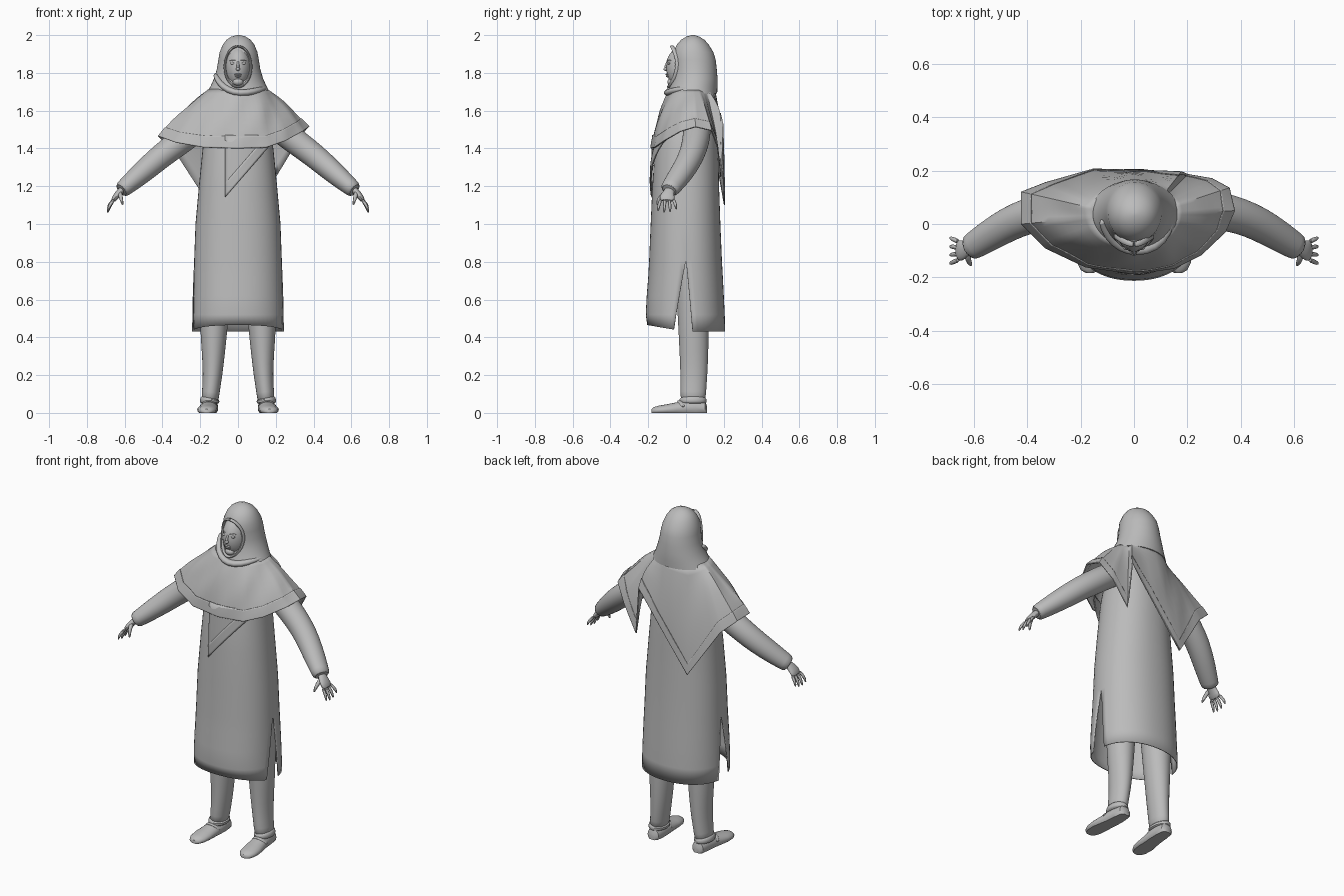
import bpy, bmesh, math
from mathutils import Vector

old = bpy.data.objects.get("Cube")
if old:
    bpy.data.objects.remove(old)

grey = bpy.data.materials.new("plain grey")
grey.use_nodes = True
COLOUR = (0.5, 0.5, 0.5, 1)
grey.diffuse_color = COLOUR
grey.node_tree.nodes["Principled BSDF"].inputs["Base Color"].default_value = COLOUR
parts = []


def finish(name, bm, mirror=False, subsurf=0, thick=0):
    bmesh.ops.remove_doubles(bm, verts=bm.verts, dist=0.0004)
    bmesh.ops.recalc_face_normals(bm, faces=bm.faces)
    mesh = bpy.data.meshes.new(name)
    bm.to_mesh(mesh)
    bm.free()
    mesh.materials.append(grey)
    ob = bpy.data.objects.new(name, mesh)
    bpy.context.collection.objects.link(ob)
    if mirror:
        ob.modifiers.new("mirror", 'MIRROR').use_clip = False
    if subsurf:
        ob.modifiers.new("smooth", 'SUBSURF').levels = subsurf
        ob.modifiers["smooth"].render_levels = subsurf
    if thick:
        mod = ob.modifiers.new("cloth", 'SOLIDIFY')
        mod.thickness, mod.offset = thick, -1
    parts.append(ob)
    return ob


def skin(bm, rows, closed=True, caps=False):
    """Join rows of points with quads."""
    vs = [[bm.verts.new(p) for p in row] for row in rows]
    n = len(rows[0])
    for a, b in zip(vs, vs[1:]):
        for i in range(n if closed else n - 1):
            j = (i + 1) % n
            bm.faces.new((a[i], a[j], b[j], b[i]))
    if caps:
        bm.faces.new(vs[0])
        bm.faces.new(vs[-1])


def ring(c, u, v, n=20):
    return [c + u * math.cos(2 * math.pi * i / n) + v * math.sin(2 * math.pi * i / n)
            for i in range(n)]


def tube(name, path, radii, mirror=False, side=(0, 1, 0), n=16):
    """Sweep an ellipse along a path; radii are (along side, across side)."""
    pts = [Vector(p) for p in path]
    rows = []
    for i, p in enumerate(pts):
        t = (pts[min(i + 1, len(pts) - 1)] - pts[max(i - 1, 0)]).normalized()
        u = Vector(side)
        u = (u - t * u.dot(t)).normalized()
        rows.append(ring(p, u * radii[i][0], t.cross(u) * radii[i][1], n))
    bm = bmesh.new()
    skin(bm, rows, caps=True)
    return finish(name, bm, mirror, 1)


def ball(name, centre, size, mirror=False, above=None):
    bm = bmesh.new()
    bmesh.ops.create_uvsphere(bm, u_segments=32, v_segments=24, radius=1)
    for v in bm.verts:
        v.co = Vector(centre) + Vector([a * b for a, b in zip(v.co, size)])
    if above:
        bmesh.ops.bisect_plane(bm, geom=bm.verts[:] + bm.edges[:] + bm.faces[:],
                               plane_co=(0, 0, above), plane_no=(0, -0.15, 1), clear_inner=True)
    return finish(name, bm, mirror)


# Tunic: front and back halves, split below the slit top
TUNIC = [(.43, .245, -.205, .207), (.52, .243, -.213, .205), (.62, .24, -.208, .2),
         (.72, .236, -.2, .195), (.81, .232, -.195, .19), (1, .225, -.187, .182),
         (1.2, .207, -.178, .175), (1.4, .187, -.165, .17), (1.52, .17, -.14, .16),
         (1.6, .13, -.1, .14), (1.68, .07, -.05, .1)]
SLIT_TOP = .81
bm = bmesh.new()
for half, gap, lift in ((-1, .28, .035), (1, .14, 0)):
    rows = []
    for k, (z, rx, yf, yb) in enumerate(TUNIC):
        g = gap * max(0, (SLIT_TOP - z) / .38)
        row = []
        for i in range(25):
            a = g + (math.pi - 2 * g) * i / 24
            s = math.sin(a) ** .9
            c = math.cos(a)
            c = math.copysign(abs(c) ** .92, c)
            row.append(Vector((rx * c, s * (yb if half > 0 else -yf) * half,
                               z + (lift * s if k == 0 else 0))))
        rows.append(row)
    skin(bm, rows, closed=False)
finish("tunic", bm, thick=.005)

# Scarf cape: straight-edged hem with two hanging points at the back
HEM = [(0, -.185, 1.4), (.15, -.165, 1.405), (.25, -.115, 1.44), (.34, -.03, 1.49),
       (.375, .05, 1.515), (.355, .135, 1.495), (.29, .17, 1.4), (.2, .185, 1.25),
       (.175, .195, 1.53), (-.15, .205, 1.1), (-.33, .155, 1.38), (-.42, .12, 1.462),
       (-.42, 0, 1.465), (-.33, -.09, 1.432), (-.18, -.16, 1.405)]
hem = []
for p, q in zip(HEM, HEM[1:] + HEM[:1]):
    hem += [Vector(p).lerp(Vector(q), i / 5) for i in range(5)]


def cape(name, border):
    rows = []
    for k in range(11):
        row = []
        for h in hem:
            a = math.atan2(h.y - .035, h.x)
            neck = Vector((.155 * math.cos(a), .035 + .12 * math.sin(a), 1.715))
            bulge = .55 + .27 * abs(math.sin(a))
            ctrl = neck.lerp(h, bulge)
            ctrl.z = neck.z + (h.z - neck.z) * .45
            start = 1 - .06 / (h - neck).length if border else 0
            t = start + (1 - start) * k / 10
            p = neck * (1 - t) ** 2 + ctrl * 2 * t * (1 - t) + h * t * t
            out = Vector((math.cos(a), math.sin(a), .4)).normalized()
            # soft drapery folds that fade out at neck and hem
            fold = .005 * math.sin(7 * a + 5 * t) * math.sin(math.pi * t)
            row.append(p + out * (fold + (.004 if border else 0)))
        rows.append(row)
    bm = bmesh.new()
    skin(bm, rows)
    finish(name, bm, thick=.004)


cape("scarf_cape", False)
cape("scarf_border", True)

# Pointed under layer of the scarf on the chest, with its raised border
for name, low, high, off in (("scarf_front_point", 0, 1, .012), ("scarf_front_border", 0, .06, .016)):
    rows = []
    for i in range(13):
        x = -.07 + .27 * i / 12
        bottom = 1.14 + .31 * i / 12
        top = 1.47 if high == 1 else min(bottom + .075, 1.47)
        y = -.176 * math.sqrt(1 - (x / .24) ** 2) - off
        rows.append([Vector((x, y + .04 * max(0, z - 1.25), z))
                     for z in (bottom + (top - bottom) * j / 5 for j in range(6))])
    bm = bmesh.new()
    skin(bm, rows, closed=False)
    finish(name, bm, thick=.003)

# Hood of the scarf
HOOD = [(1.69, .17, -.095, .165), (1.73, .148, -.085, .167), (1.77, .13, -.07, .167),
        (1.82, .115, -.068, .163), (1.87, .107, -.068, .157), (1.91, .1, -.068, .145),
        (1.95, .083, -.048, .12), (1.975, .064, -.026, .098), (1.992, .038, .002, .07),
        (2, .008, .03, .045)]
bm = bmesh.new()
skin(bm, [ring(Vector((.003, (f + b) / 2, z)), Vector((rx, 0, 0)), Vector((0, (b - f) / 2, 0)), 40)
          for z, rx, f, b in HOOD], caps=True)
finish("scarf_hood", bm)

# Rolled edge around the face and a fold below the chin
loop = [(.07 * math.sin(a), -.083 + .037 * math.sin(a) ** 2 + .008 * math.cos(a), 1.833 + .108 * math.cos(a))
        for a in (2 * math.pi * i / 32 for i in range(33))]
tube("hood_rim", loop, [(.012, .007)] * 33, n=8)
tube("chin_fold", [(-.125, .02, 1.8), (-.1, -.045, 1.745), (-.05, -.085, 1.705), (.01, -.1, 1.69),
                   (.08, -.085, 1.7), (.13, -.03, 1.715), (.15, .05, 1.72)],
     [(.01, .012), (.016, .018), (.018, .022), (.018, .024), (.018, .022), (.014, .018), (.008, .01)],
     side=(0, 0, 1))

# Face and cap under the scarf
ball("face", (0, -.01, 1.825), (.069, .094, .113))
ball("under_cap", (0, -.01, 1.826), (.071, .098, .116), above=1.875)
ball("nose_tip", (0, -.107, 1.82), (.011, .012, .009))
tube("nose_bridge", [(0, -.096, 1.865), (0, -.103, 1.842), (0, -.111, 1.822)],
     [(.006, .007), (.007, .008), (.009, .008)], side=(1, 0, 0), n=10)
ball("eyes", (.027, -.089, 1.85), (.014, .008, .007), mirror=True)
tube("brows", [(.01, -.099, 1.866), (.028, -.093, 1.871), (.046, -.077, 1.864)],
     [(.003, .003), (.004, .004), (.002, .002)], mirror=True, side=(0, 0, 1), n=8)
ball("upper_lip", (0, -.1, 1.792), (.02, .008, .005))
ball("lower_lip", (0, -.097, 1.782), (.017, .009, .006))
ball("chin", (0, -.077, 1.752), (.028, .022, .02))

# Sleeves
tube("sleeves", [(.13, .06, 1.55), (.22, .06, 1.5), (.32, .05, 1.425), (.4, .03, 1.365),
                 (.47, .0, 1.305), (.545, -.045, 1.24), (.6, -.08, 1.193), (.622, -.092, 1.175)],
     [(.07, .06), (.075, .07), (.072, .07), (.068, .066), (.065, .063), (.06, .055),
      (.052, .046), (.05, .044)], mirror=True, n=20)

# Hands
tube("palms", [(.595, -.075, 1.2), (.628, -.092, 1.168), (.648, -.1, 1.145), (.664, -.1, 1.118)],
     [(.024, .02), (.028, .018), (.042, .017), (.038, .012)], mirror=True)
for i, finger in enumerate(("index", "middle", "ring", "little")):
    y = -.133 + .022 * i
    spread = (1.5 - i) * -.006
    drop = (.008, 0, .004, .018)[i]
    tube(finger + "_fingers", [(.655, y, 1.132), (.676, y + spread, 1.1 + drop / 2),
                               (.685, y + spread * 1.5, 1.078 + drop), (.69, y + spread * 1.7, 1.058 + drop)],
         [(.01, .01), (.0095, .009), (.008, .008), (.004, .004)], mirror=True, n=8)
tube("thumbs", [(.625, -.105, 1.17), (.622, -.135, 1.145), (.615, -.148, 1.122), (.61, -.154, 1.1)],
     [(.014, .014), (.012, .012), (.01, .009), (.005, .005)], mirror=True, n=8)

# Trousers with turned cuffs
tube("trouser_legs", [(.11, .03, .95), (.12, .035, .7), (.128, .04, .46), (.13, .042, .32),
                      (.134, .042, .2), (.145, .038, .1), (.15, .037, .055)],
     [(.1, .1), (.09, .085), (.082, .075), (.077, .062), (.072, .052), (.068, .046), (.068, .048)],
     mirror=True, n=20)
tube("trouser_cuffs", [(.147, .037, .082), (.149, .037, .074), (.151, .037, .055), (.151, .037, .047)],
     [(.066, .045), (.073, .052), (.073, .053), (.066, .046)], mirror=True, n=20)

# Shoes: flat-soled sections from heel to toe
SHOE = [(.112, .148, .02, .035), (.1, .148, .036, .062), (.05, .149, .044, .075), (0, .152, .046, .07),
        (-.05, .158, .049, .056), (-.1, .163, .053, .046), (-.145, .165, .048, .038),
        (-.172, .166, .034, .03), (-.183, .166, .016, .02)]
bm = bmesh.new()
rows = []
for y, cx, w, h in SHOE:
    row = []
    for p in ring(Vector((cx, y, h * .35)), Vector((w, 0, 0)), Vector((0, 0, h * .65)), 20):
        p.z = max(p.z, 0)
        row.append(p)
    rows.append(row)
skin(bm, rows, caps=True)
finish("shoes", bm, mirror=True)
tube("shoe_straps", [(.108, -.01, .03), (.125, -.03, .056), (.155, -.04, .066), (.185, -.03, .056), (.203, -.01, .03)],
     [(.012, .005)] * 5, mirror=True, n=8)

# Smooth shading that keeps the cloth edges sharp
bpy.ops.object.select_all(action='DESELECT')
for ob in parts:
    ob.select_set(True)
bpy.context.view_layer.objects.active = parts[0]
bpy.ops.object.shade_smooth_by_angle(angle=math.radians(40))
